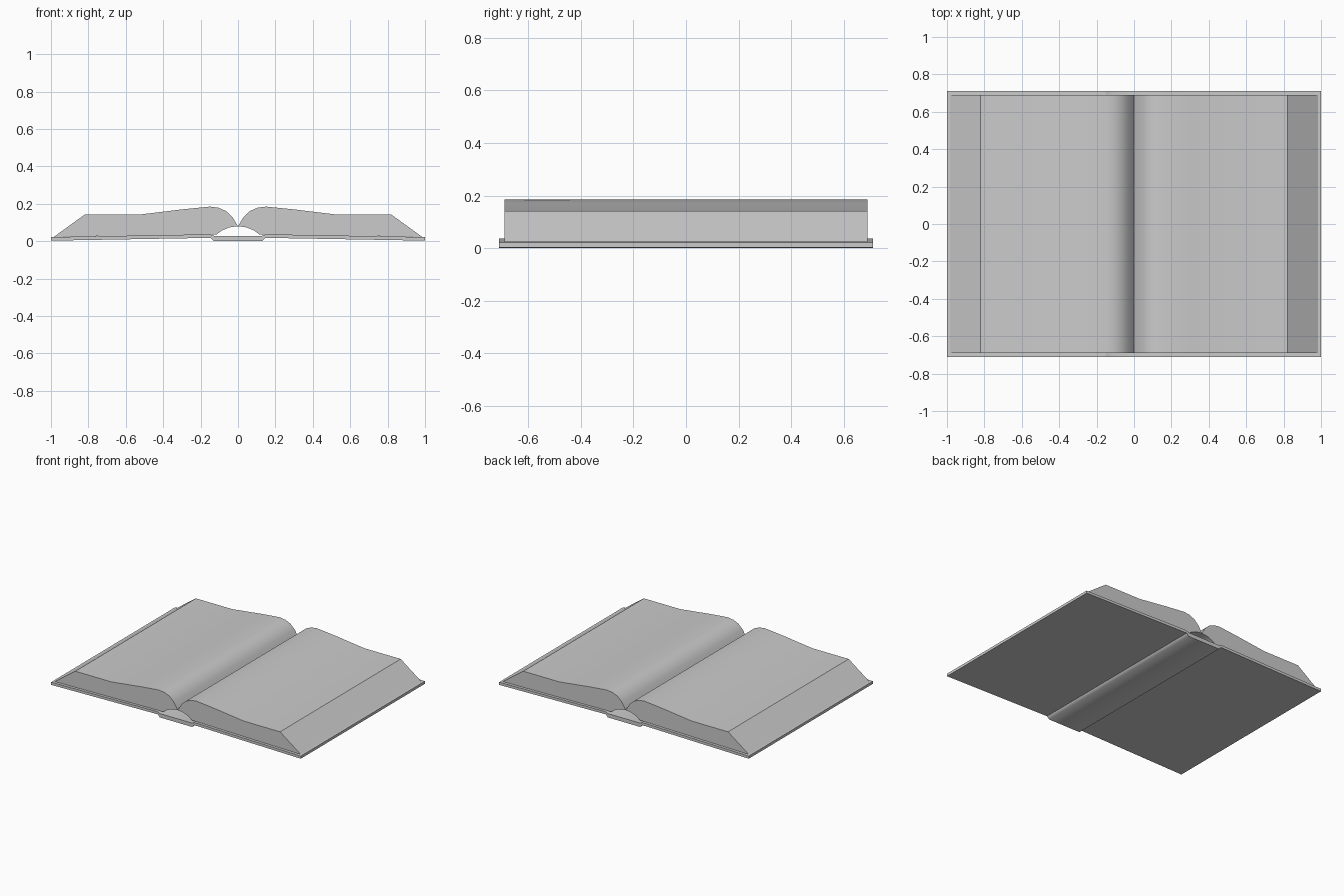
import bpy
import bmesh
from math import radians

cube = bpy.data.objects.get("Cube")
if cube:
    bpy.data.objects.remove(cube, do_unlink=True)

paper = bpy.data.materials.new("plain_grey")
paper.use_nodes = True
grey = (0.6, 0.6, 0.6, 1)
paper.diffuse_color = grey
paper.node_tree.nodes["Principled BSDF"].inputs["Base Color"].default_value = grey


def extrude_profile(name, points, half_depth, smooth_angle, side=1):
    """Extrude an (x, z) outline along y; side=-1 mirrors it across x."""
    bm = bmesh.new()
    verts = [bm.verts.new((x * side, -half_depth, z)) for x, z in points]
    face = bm.faces.new(verts)
    result = bmesh.ops.extrude_face_region(bm, geom=[face])
    moved = [v for v in result["geom"] if isinstance(v, bmesh.types.BMVert)]
    bmesh.ops.translate(bm, verts=moved, vec=(0, 2 * half_depth, 0))
    bmesh.ops.recalc_face_normals(bm, faces=bm.faces)
    mesh = bpy.data.meshes.new(name)
    bm.to_mesh(mesh)
    bm.free()
    mesh.materials.append(paper)
    obj = bpy.data.objects.new(name, mesh)
    bpy.context.collection.objects.link(obj)
    bpy.ops.object.select_all(action="DESELECT")
    obj.select_set(True)
    bpy.context.view_layer.objects.active = obj
    bpy.ops.object.shade_smooth_by_angle(angle=radians(smooth_angle))
    return obj


# Page block: curled top, slanted fore edge, arched underside near the gutter
pages = [
    (0, 0.08), (0.03, 0.13), (0.065, 0.162), (0.105, 0.179), (0.15, 0.185),
    (0.3, 0.17), (0.53, 0.142), (0.82, 0.142), (0.985, 0.023),
    (0.15, 0.036), (0.115, 0.036), (0.085, 0.058), (0.045, 0.074),
]
# Cover board: a thin slab rising slightly toward the spine
board = [(1, 0.003), (1, 0.022), (0.15, 0.037), (0.145, 0.018)]

for side, label in ((1, "left"), (-1, "right")):
    extrude_profile(label + "_pages", pages, 0.69, 32, side)
    extrude_profile(label + "_cover", board, 0.71, 30, side)

# Spine strip: flat base with sloping hinges up to the boards
spine_half = [(0.13, 0), (0.148, 0.02), (0.15, 0.037), (0.125, 0.028)]
spine = spine_half + [(-x, z) for x, z in reversed(spine_half)]
extrude_profile("spine", spine, 0.71, 55)
